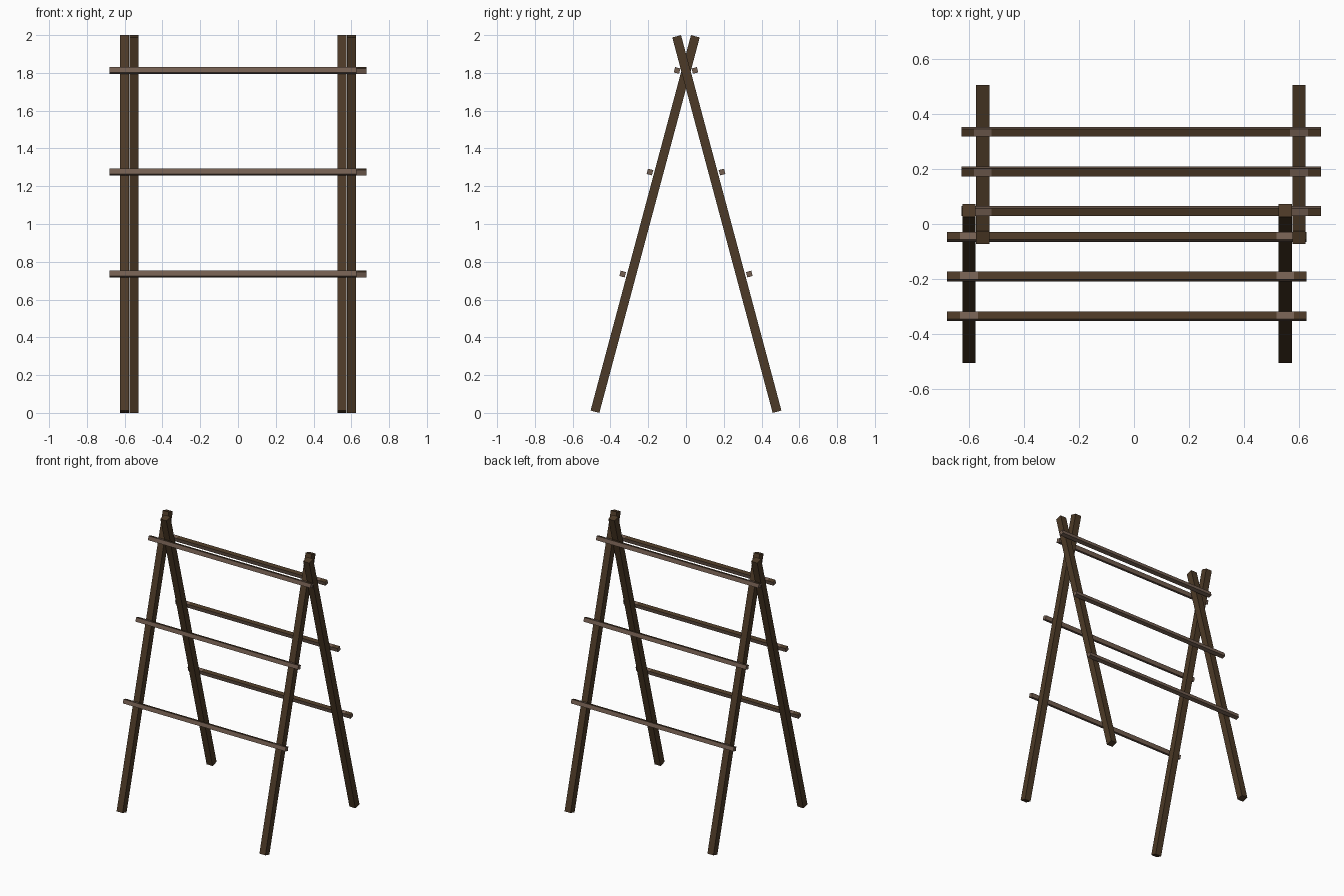
import bpy, bmesh, math
from mathutils import Matrix, Vector

if "Cube" in bpy.data.objects:
    bpy.data.objects.remove(bpy.data.objects["Cube"])


def material(name, rgb):
    m = bpy.data.materials.new(name)
    m.diffuse_color = (*rgb, 1)
    m.use_nodes = True
    m.node_tree.nodes["Principled BSDF"].inputs["Base Color"].default_value = m.diffuse_color
    return m


DARK = material("dark_brown_wood", (0.073, 0.042, 0.020))
GREY = material("grey_brown_wood", (0.175, 0.115, 0.083))

# Lean of each ladder frame: foot and head of the front legs (y, z)
FOOT, HEAD = Vector((0, -0.482, 0.0062)), Vector((0, 0.0495, 1.9938))
LEAN = math.atan2(HEAD.y - FOOT.y, HEAD.z - FOOT.z)
LENGTH = (HEAD - FOOT).length
TILT = Matrix.Rotation(-LEAN, 4, 'X')
LEG, RUNG = 0.048, 0.029
LEG_X = (-0.60, 0.55)


def finish(bm, name, mats, matrix):
    bmesh.ops.recalc_face_normals(bm, faces=bm.faces)
    bm.transform(matrix)
    me = bpy.data.meshes.new(name)
    bm.to_mesh(me)
    bm.free()
    for m in mats:
        me.materials.append(m)
    ob = bpy.data.objects.new(name, me)
    bpy.context.collection.objects.link(ob)


def box(size):
    bm = bmesh.new()
    bmesh.ops.create_cube(bm, size=1)
    bmesh.ops.scale(bm, vec=size, verts=bm.verts)
    return bm


def leg(name, x, turn):
    mid = (FOOT + HEAD) / 2
    place = turn @ Matrix.Translation((x, mid.y, mid.z)) @ TILT
    finish(box((LEG, LEG, LENGTH)), name, [DARK], place)


def rung(name, z, turn):
    cx, length = -0.026, 1.308
    bm = box((length, RUNG, RUNG))
    # cuts either side of each leg, for the pale patches on the top face
    for lx in LEG_X:
        for side in (-0.032, 0.032):
            bmesh.ops.bisect_plane(bm, geom=bm.verts[:] + bm.edges[:] + bm.faces[:],
                                   plane_co=(lx + side - cx, 0, 0), plane_no=(1, 0, 0))
    bmesh.ops.recalc_face_normals(bm, faces=bm.faces)
    bm.normal_update()
    for f in bm.faces:
        x = f.calc_center_median().x + cx
        at_leg = any(abs(x - lx) < 0.032 for lx in LEG_X)
        f.material_index = 1 if f.normal.z > 0.5 and not at_leg else 0
    # sits on the outer face of the leaning legs
    along = FOOT.y + (z - FOOT.z) * math.tan(LEAN)
    y = along - 0.0465 / math.cos(LEAN)
    finish(bm, name, [GREY, DARK], turn @ Matrix.Translation((cx, y, z)) @ TILT)


# Two identical frames, the back one turned half way round
for frame, angle in (("front", 0), ("back", math.pi)):
    turn = Matrix.Rotation(angle, 4, 'Z')
    for i, x in enumerate(LEG_X):
        leg(f"{frame}_leg_{i + 1}", x, turn)
    for i, z in enumerate((0.735, 1.275, 1.813)):
        rung(f"{frame}_rung_{i + 1}", z, turn)
